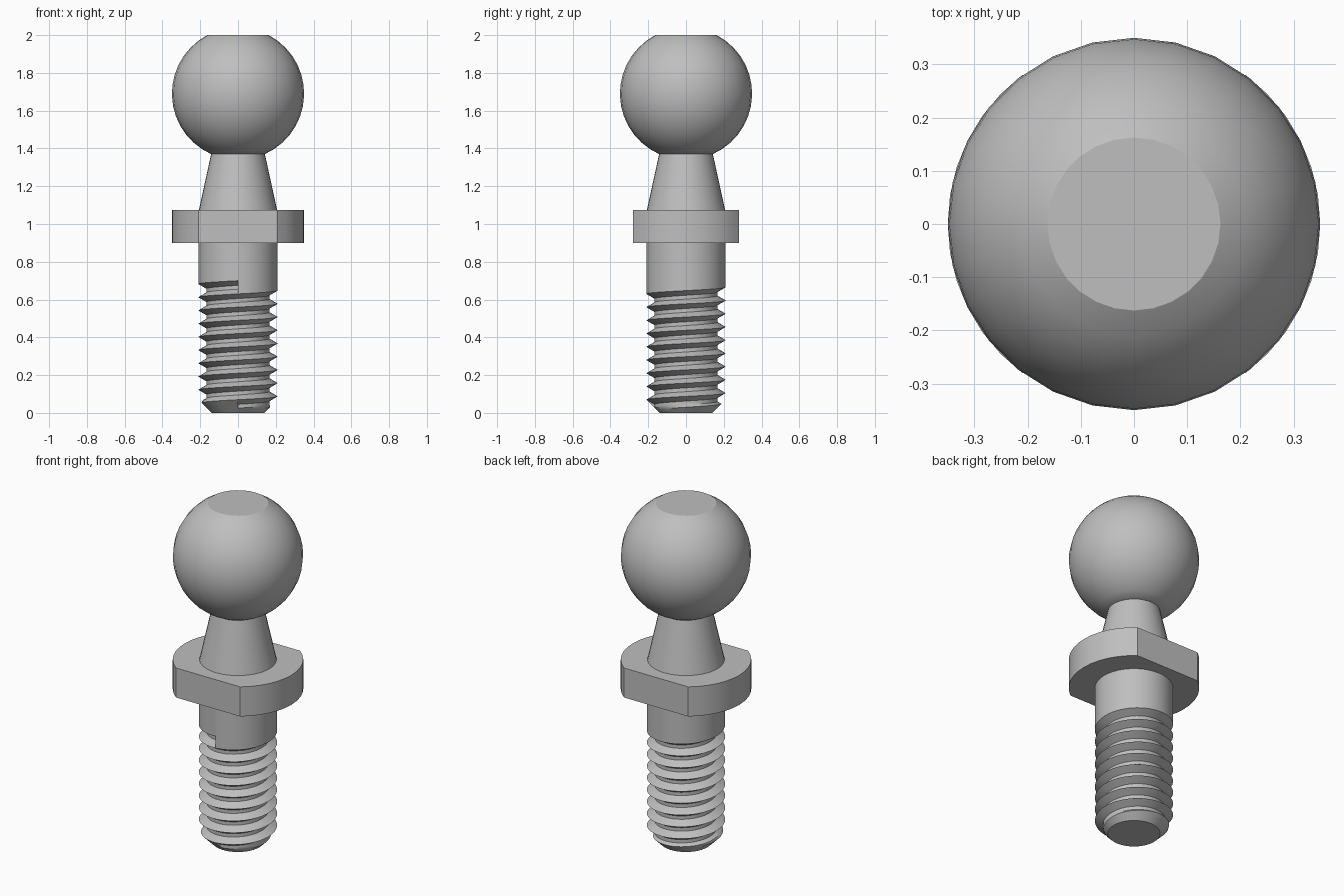
import bpy, bmesh
from math import sin, cos, asin, pi, radians, tau

cube = bpy.data.objects.get("Cube")
if cube:
    bpy.data.objects.remove(cube)

steel = bpy.data.materials.new("grey_steel")
steel.use_nodes = True
GREY = (0.52, 0.52, 0.52, 1)
steel.diffuse_color = GREY
steel.node_tree.nodes["Principled BSDF"].inputs["Base Color"].default_value = GREY


def finish(bm, name):
    """Weld, store as an object and smooth shallow edges."""
    bmesh.ops.remove_doubles(bm, verts=bm.verts, dist=1e-5)
    mesh = bpy.data.meshes.new(name)
    bm.to_mesh(mesh)
    bm.free()
    obj = bpy.data.objects.new(name, mesh)
    bpy.context.collection.objects.link(obj)
    mesh.materials.append(steel)
    bpy.ops.object.select_all(action='DESELECT')
    obj.select_set(True)
    bpy.context.view_layer.objects.active = obj
    bpy.ops.object.shade_smooth_by_angle(angle=radians(30))
    return obj


def polar(r, z, turn):
    a = turn * tau - pi / 2
    return (r * cos(a), r * sin(a), z)


def face(bm, points):
    """Add a polygon, skipping repeated corners."""
    unique = []
    for p in points:
        if all(sum((a - b) ** 2 for a, b in zip(p, q)) > 1e-10 for q in unique):
            unique.append(p)
    if len(unique) > 2:
        bm.faces.new([bm.verts.new(p) for p in unique])


def skin(bm, columns):
    """Join neighbouring columns of points with quads."""
    for a, b in zip(columns, columns[1:]):
        for j in range(len(a) - 1):
            face(bm, (a[j], b[j], b[j + 1], a[j + 1]))


def lathe(name, profile, segments):
    bm = bmesh.new()
    columns = [[polar(r, z, i / segments) for r, z in profile]
               for i in range(segments + 1)]
    skin(bm, columns)
    face(bm, [c[-1] for c in columns[:-1]])
    face(bm, [c[0] for c in columns[-2::-1]])
    return finish(bm, name)


# Ball with a flat top
BALL_R, BALL_Z = 0.35, 1.69
low, high = asin(-0.32 / BALL_R), asin(0.31 / BALL_R)
arc = [low + (high - low) * k / 14 for k in range(15)]
lathe("ball", [(BALL_R * cos(a), BALL_Z + BALL_R * sin(a)) for a in arc], 28)

# Tapered neck
lathe("neck", [(0.208, 1.07), (0.14, 1.38)], 36)

# Collar with two wrench flats
bm = bmesh.new()
half = asin(0.28 / 0.35)
outline = [(0.35 * cos(a), 0.35 * sin(a))
           for side in (0, pi)
           for a in (side - half + 2 * half * k / 12 for k in range(13))]
base = bm.faces.new([bm.verts.new((x, y, 0.9)) for x, y in outline])
top = bmesh.ops.extrude_face_region(bm, geom=[base], use_keep_orig=True)
bmesh.ops.translate(bm, vec=(0, 0, 0.175),
                    verts=[v for v in top["geom"] if isinstance(v, bmesh.types.BMVert)])
bmesh.ops.recalc_face_normals(bm, faces=bm.faces)
finish(bm, "collar")

# Shank with a helical V groove and a chamfered tip
R, ROOT, TIP, PITCH, TURNS, N = 0.21, 0.167, 0.14, 0.07, 9, 40
groove = [(0, R), (0.0125, (R + ROOT) / 2), (0.025, ROOT), (0.035, ROOT),
          (0.045, ROOT), (0.0575, (R + ROOT) / 2), (PITCH, R)]
bm = bmesh.new()
helix = []
for i in range(TURNS * N + 1):
    start = PITCH * i / N
    helix.append([polar(min(r, TIP + start + dz), start + dz, i / N)
                  for dz, r in groove])
skin(bm, helix)
face(bm, helix[0][2:])
face(bm, helix[-1][::-1])

tip, plain = [], []
for i in range(N + 1):
    rise = PITCH * i / N
    tip.append([polar(TIP, 0, i / N), polar(TIP + rise, rise, i / N)])
    plain.append([polar(R, PITCH * TURNS + rise, i / N), polar(R, 0.91, i / N)])
skin(bm, tip)
skin(bm, plain)
face(bm, [c[0] for c in tip[-2::-1]])
finish(bm, "threaded_shank")
